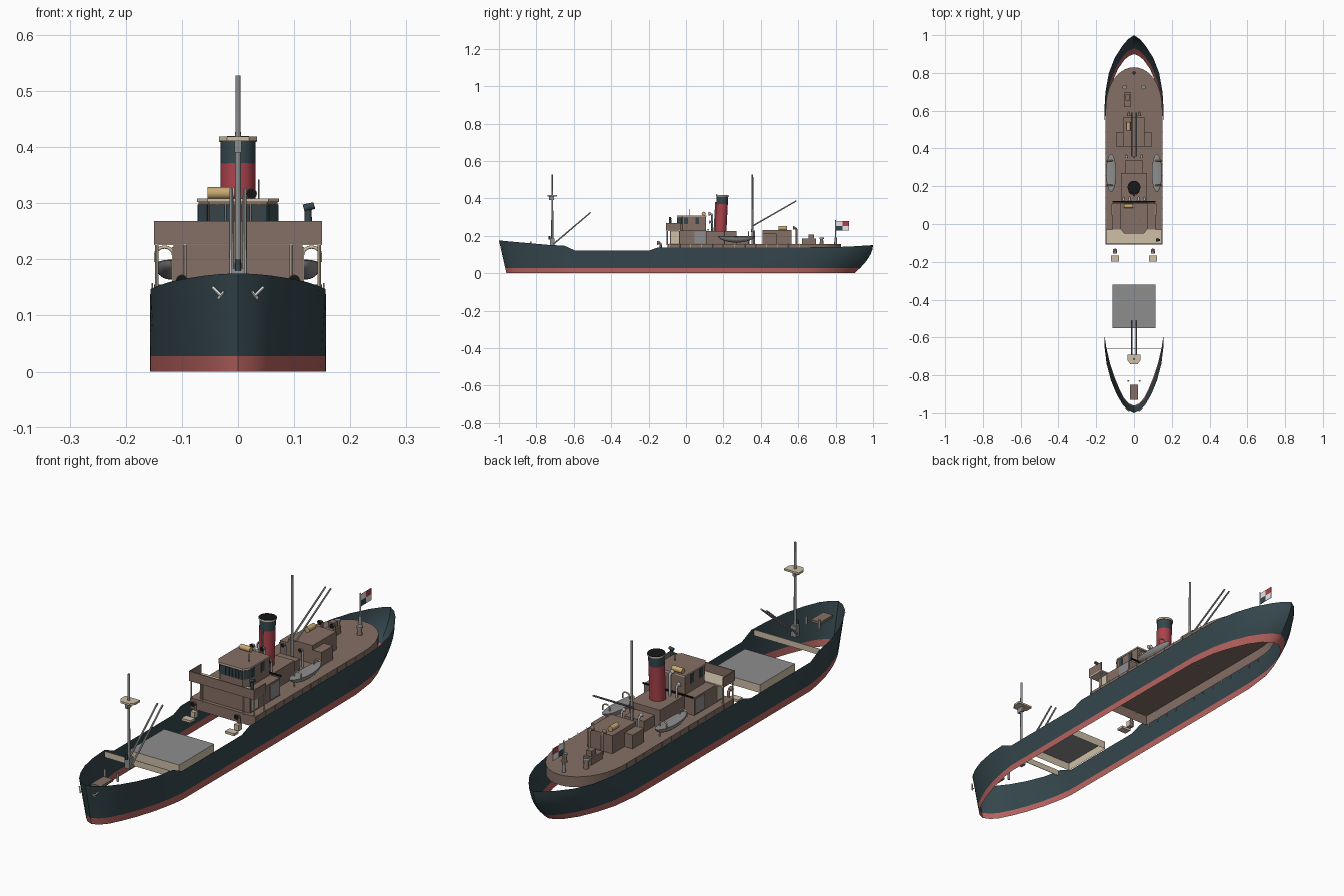
import bpy, bmesh, math
from mathutils import Vector

if "Cube" in bpy.data.objects:
    bpy.data.objects.remove(bpy.data.objects["Cube"])

def mat(name, r, g, b):
    m = bpy.data.materials.new(name)
    m.diffuse_color = (r, g, b, 1)
    m.use_nodes = True
    m.node_tree.nodes["Principled BSDF"].inputs["Base Color"].default_value = m.diffuse_color
    return m

TEAL = mat("dark teal", .035, .062, .073)
HULLRED = mat("hull red", .47, .125, .115)
BROWN = mat("deck brown", .235, .16, .13)
CREAM = mat("cream", .62, .52, .39)
GREY = mat("grey", .27, .27, .27)
LIGHT = mat("light grey", .42, .42, .42)
RED = mat("funnel red", .40, .055, .07)
BLACK = mat("black", .008, .008, .008)
YELLOW = mat("tan yellow", .58, .40, .17)
WHITE = mat("white", .8, .8, .8)

def finish(name, bm, *mats):
    me = bpy.data.meshes.new(name)
    bm.to_mesh(me)
    bm.free()
    for m in mats:
        me.materials.append(m)
    o = bpy.data.objects.new(name, me)
    bpy.context.collection.objects.link(o)
    return o

def prism(name, pts, z0, z1, m, top=None, bottom=True):
    bm = bmesh.new()
    lo = [bm.verts.new((x, y, z0)) for x, y in pts]
    hi = [bm.verts.new((x, y, z1)) for x, y in pts]
    if bottom:
        bm.faces.new(lo[::-1])
    bm.faces.new(hi).material_index = 1 if top else 0
    for i in range(len(pts)):
        j = (i + 1) % len(pts)
        bm.faces.new((lo[i], lo[j], hi[j], hi[i]))
    return finish(name, bm, m, top or m)

def box(name, x0, x1, y0, y1, z0, z1, m, top=None, bottom=True):
    x0, x1 = sorted((x0, x1))
    return prism(name, [(x0, y0), (x1, y0), (x1, y1), (x0, y1)], z0, z1, m, top, bottom)

def rod(name, a, b, r0, r1, m, n=12):
    a, b = Vector(a), Vector(b)
    d = b - a
    bm = bmesh.new()
    bmesh.ops.create_cone(bm, cap_ends=True, segments=n, radius1=r0, radius2=r1, depth=d.length)
    bmesh.ops.rotate(bm, verts=bm.verts, matrix=Vector((0, 0, 1)).rotation_difference(d).to_matrix())
    bmesh.ops.translate(bm, verts=bm.verts, vec=(a + b) / 2)
    return finish(name, bm, m)

def tube(name, pts, r, m):
    cu = bpy.data.curves.new(name, 'CURVE')
    cu.dimensions = '3D'
    cu.bevel_depth, cu.bevel_resolution, cu.use_fill_caps = r, 2, True
    s = cu.splines.new('POLY')
    s.points.add(len(pts) - 1)
    for p, q in zip(s.points, pts):
        p.co = (*q, 1)
    cu.materials.append(m)
    o = bpy.data.objects.new(name, cu)
    bpy.context.collection.objects.link(o)

def vent(name, x, y, z0, z1, r, m):
    # bent pipe with a bell mouth facing forward
    h = z1 - 2 * r
    tube(name + "_pipe", [(x, y, z0), (x, y, h - r), (x, y - .3 * r, h - .3 * r), (x, y - r, h)], r * .6, m)
    rod(name + "_bell", (x, y - .5 * r, h), (x, y - 2 * r, h), r * .6, r * 1.1, m)
    rod(name + "_mouth", (x, y - 2 * r, h), (x, y - 2.1 * r, h), r, r, BLACK)

# Hull: open shell lofted between keel outline and rail outline
rail = [(0, -1, .175), (.03, -.985, .174), (.06, -.955, .171), (.092, -.9, .166), (.121, -.83, .16),
        (.145, -.74, .152), (.156, -.65, .147), (.157, -.59, .12), (.157, -.2, .12), (.157, -.15, .138),
        (.157, .3, .138), (.157, .6, .138), (.151, .7, .139), (.133, .8, .14), (.102, .88, .143),
        (.06, .945, .147), (.03, .98, .149), (0, 1, .15)]
keel = [(0, -.96), (.028, -.948), (.053, -.92), (.078, -.87), (.103, -.81), (.129, -.73), (.147, -.65),
        (.156, -.59), (.157, -.2), (.157, -.15), (.157, .3), (.155, .55), (.14, .67), (.115, .75),
        (.085, .82), (.05, .87), (.025, .89), (0, .9)]
ring = [(s, i) for s, idx in ((1, range(18)), (-1, range(16, 0, -1))) for i in idx]
bm = bmesh.new()
rows = []
for k in range(7):
    row = []
    for s, i in ring:
        (x1, y1, zt), (x0, y0) = rail[i], keel[i]
        z = 0 if k == 0 else .028 + (zt - .028) * (k - 1) / 5
        t = z / zt
        f = 1 - (1 - t) ** 1.8 if y1 > 0 else t
        row.append(bm.verts.new((s * (x0 + (x1 - x0) * f), y0 + (y1 - y0) * f, z)))
    rows.append(row)
for k in range(6):
    for i in range(len(ring)):
        j = (i + 1) % len(ring)
        f = bm.faces.new((rows[k][i], rows[k][j], rows[k + 1][j], rows[k + 1][i]))
        f.material_index = 1 if k == 0 else 0
finish("hull", bm, TEAL, HULLRED)

# Aft deck with rounded stern end, skirted and open below
side = [(.15, -.1), (.15, .6)] + [(.15 * math.cos(a), .6 + .23 * math.sin(a) ** .9)
                                  for a in [math.pi / 2 * i / 10 for i in range(1, 10)]]
outline = side + [(0, .83)] + [(-x, y) for x, y in reversed(side)]
prism("aft_deck", outline, .112, .155, BROWN, bottom=False)
for i in range(13):
    for s in (-1, 1):
        y = -.09 + i * .058
        rod("deck_stanchion", (s * .153, y, .1), (s * .153, y, .158), .0015, .0015, CREAM, 6)

# Forward hatch and forecastle fittings
box("hatch", -.115, .115, -.55, -.32, .085, .118, CREAM, GREY, bottom=False)
box("forecastle_bulkhead", -.15, .15, -.661, -.659, .122, .147, CREAM)
box("windlass_bed", -.022, .022, -.93, -.85, .14, .15, BROWN)
box("mast_step", -.012, .012, -.727, -.703, .14, .185, GREY)
for s in (-1, 1):
    rod("bollard", (s * .03, -.83, .135), (s * .03, -.83, .17), .005, .005, GREY)
    rod("anchor_shank", (s * .045, -.975, .15), (s * .03, -.99, .135), .003, .003, WHITE, 6)
    rod("anchor_arm", (s * .025, -.99, .143), (s * .035, -.985, .13), .003, .003, WHITE, 6)
    vent("well_vent", s * .1, -.135, .1, .182, .01, BROWN)
    box("well_plate", s * .1 - .021, s * .1 + .021, -.198, -.168, .105, .115, CREAM)
    box("well_step", s * .1 - .01, s * .1 + .01, -.155, -.132, .105, .13, CREAM)

# Masts, booms and lookout platform
for name, y, z, bz, ey, ez in (("fore", -.715, .14, .155, -.51, .325), ("main", .355, .15, .255, .59, .387)):
    rod(name + "_mast", (0, y, z), (0, y, .528), .006, .0045, GREY)
    for s in (-1, 1):
        rod(name + "_boom", (s * .012, y + .005, bz), (s * .012, ey, ez), .004, .0035, LIGHT, 8)
prism("lookout_platform", [(-.02, -.74), (.02, -.74), (.034, -.722), (.034, -.69), (-.034, -.69), (-.034, -.722)],
      .411, .419, CREAM)
box("lookout_bracket", -.006, .006, -.732, -.705, .39, .411, GREY)
rod("mast_lamp", (0, -.73, .18), (0, -.73, .2), .005, .005, TEAL)

# Bridge: lower house, floor, bulwark and posts
box("lower_house", -.115, .115, -.085, .11, .155, .228, BROWN)
box("bridge_floor", -.15, .15, -.105, -.03, .226, .232, CREAM)
box("bridge_bulwark_front", -.15, .15, -.108, -.104, .228, .268, BROWN)
for s in (-1, 1):
    box("bridge_bulwark_side", s * .146, s * .15, -.105, -.03, .228, .268, BROWN)
    for y in (-.1, -.035):
        rod("bridge_post", (s * .145, y, .15), (s * .145, y, .228), .003, .003, CREAM, 8)
    rod("front_post", (s * .095, -.1, .15), (s * .095, -.1, .228), .003, .003, CREAM, 8)
    box("house_door", s * .114, s * .118, .045, .105, .16, .222, GREY)
    box("house_panel", s * .114, s * .118, -.08, -.035, .16, .222, CREAM)
    rod("bridge_aft_beam", (0, .118, .232), (s * .115, .118, .232), .004, .004, BLACK, 8)
# Wheelhouse with window plates
prism("wheelhouse", [(-.052, -.045), (.052, -.045), (.07, -.02), (.07, .107), (-.07, .107), (-.07, -.02)],
      .228, .302, BROWN)
prism("wheelhouse_roof", [(-.054, -.049), (.054, -.049), (.073, -.022), (.073, .11), (-.073, .11), (-.073, -.022)],
      .302, .308, CREAM, BROWN)
for i in range(7):
    x = -.045 + i * .015
    box("front_window", x - .0065, x + .0065, -.048, -.044, .262, .298, TEAL)
for s in (-1, 1):
    prism("corner_window", [(s * .055, -.044), (s * .07, -.023), (s * .068, -.02), (s * .053, -.041)][::s],
          .262, .298, TEAL)
    for y in (0, .06):
        box("side_window", s * .069, s * .072, y - .01, y + .01, .262, .298, TEAL)
rod("roof_locker", (-.054, .095, .318), (-.006, .095, .318), .011, .011, YELLOW, 16)
rod("roof_pole", (.037, .02, .308), (.037, .02, .342), .0015, .0015, GREY, 6)
# Wing lamp stand
rod("wing_stand", (.125, -.085, .23), (.125, -.085, .288), .008, .006, TEAL)
rod("wing_lamp", (.117, -.085, .291), (.136, -.085, .296), .007, .006, TEAL)

# Engine casing and slightly raked funnel
box("engine_casing", -.07, .07, .11, .27, .155, .226, BROWN)
box("casing_aft", -.045, .045, .27, .34, .155, .2, BROWN)
def fy(z):
    return .185 + (z - .22) * .05
for name, z0, z1, r, m in (("funnel_base", .22, .37, .031, RED), ("funnel_top", .37, .41, .031, TEAL),
                           ("funnel_rim", .41, .416, .034, CREAM), ("funnel_cap", .416, .418, .034, BLACK)):
    rod(name, (0, fy(z0), z0), (0, fy(z1), z1), r, r, m, 32)
rod("steam_pipe", (0, .151, .22), (0, .16, .38), .004, .004, GREY, 8)
for s in (-1, 1):
    vent("casing_vent", s * .024, .14, .22, .335, .009, LIGHT)
    vent("side_vent", s * .055, .14, .22, .29, .008, LIGHT)
    vent("mast_vent", s * .04, .365, .15, .245, .008, LIGHT)
    vent("aft_vent", s * .028, .59, .15, .26, .009, BROWN)

# Lifeboats and davits
for s in (-1, 1):
    bm = bmesh.new()
    bmesh.ops.create_uvsphere(bm, u_segments=24, v_segments=12, radius=1)
    for v in bm.verts:
        x, y, z = v.co
        v.co = (s * .121 + x * .027, .27 + y * .1, .192 + z * (.006 if z > 0 else .028) + .006 * y * y)
    finish("lifeboat", bm, GREY)
    for y in (.205, .335):
        arc = [(s * (.131 - .016 * math.cos(math.pi * i / 8)), y, .208 + .014 * math.sin(math.pi * i / 8))
               for i in range(9)]
        tube("davit", [(s * .115, y, .155)] + arc + [(s * .147, y, .195)], .003, CREAM)

# Aft deckhouses and fittings
box("aft_house_wide", -.095, .095, .41, .485, .155, .212, BROWN)
box("aft_house", -.058, .055, .41, .565, .155, .23, BROWN)
rod("aft_locker", (-.03, .495, .241), (-.03, .54, .241), .011, .011, YELLOW, 16)
box("skylight", -.052, -.015, .62, .695, .155, .185, BROWN)
box("skylight_hood", -.046, -.022, .655, .685, .185, .208, BROWN)
for s in (-1, 1):
    rod("capstan", (s * .05, .725, .155), (s * .05, .725, .182), .011, .008, BROWN)
    rod("capstan_head", (s * .05, .725, .182), (s * .05, .725, .19), .012, .012, GREY)

# Flagstaff and quartered flag
rod("flagstaff_base", (0, .8, .155), (0, .8, .19), .008, .006, GREY)
rod("flagstaff", (0, .8, .155), (0, .8, .285), .0025, .0025, WHITE, 8)
for name, y0, y1, z0, z1, m in (("flag_upper_hoist", .803, .837, .253, .278, WHITE),
                                ("flag_upper_fly", .837, .872, .253, .278, RED),
                                ("flag_lower_hoist", .803, .837, .228, .253, TEAL),
                                ("flag_lower_fly", .837, .872, .228, .253, WHITE)):
    box(name, -.001, .001, y0, y1, z0, z1, m)

# Smooth the curved parts, keep edges sharp
for o in bpy.context.scene.objects:
    o.select_set(o.type == 'MESH')
    if o.type == 'MESH':
        bpy.context.view_layer.objects.active = o
bpy.ops.object.shade_smooth_by_angle(angle=math.radians(35))
